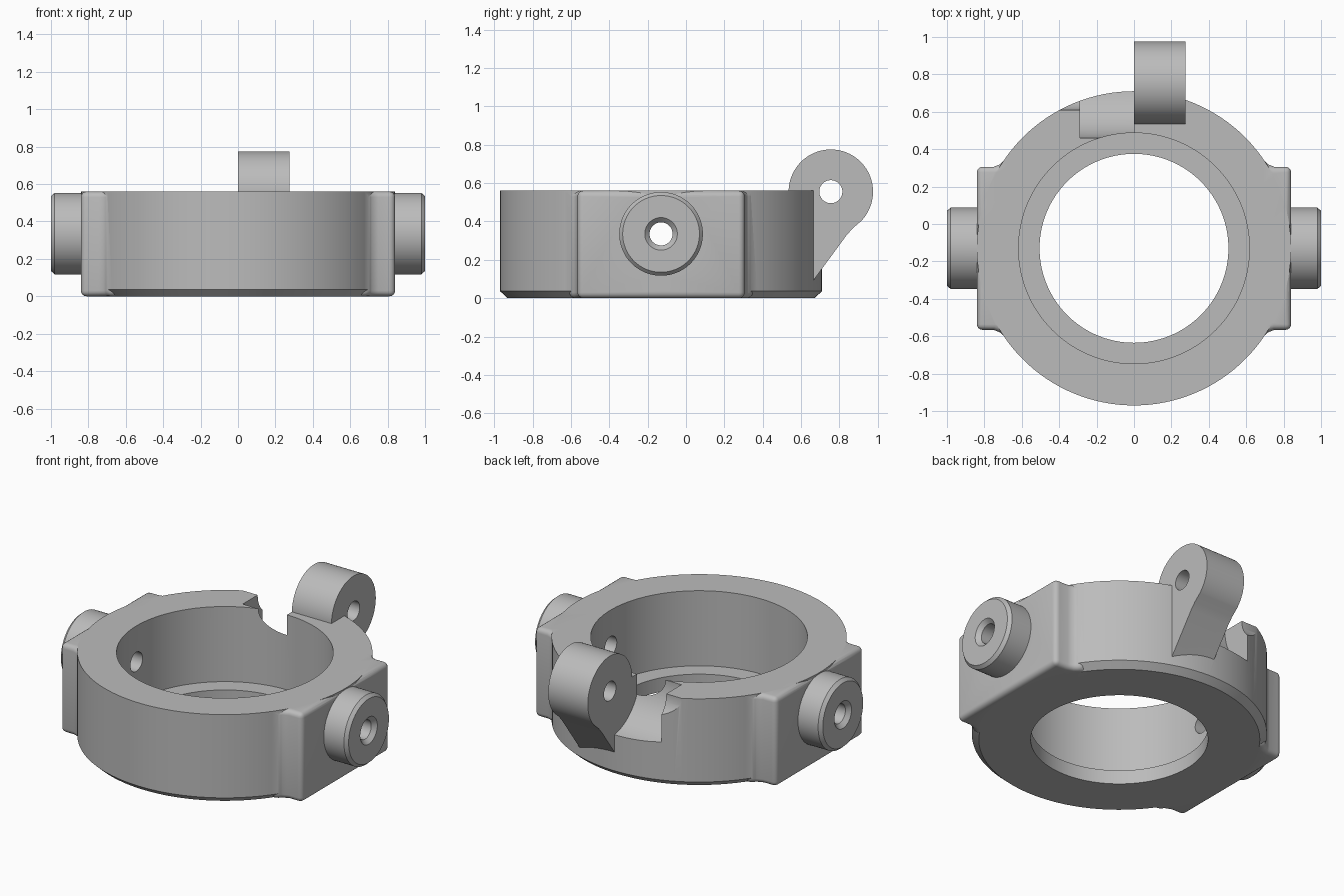
import bpy, bmesh, math
from mathutils import Matrix, Vector

cube = bpy.data.objects.get("Cube")
if cube:
    bpy.data.objects.remove(cube, do_unlink=True)

grey = bpy.data.materials.new("light_grey")
grey.use_nodes = True
COLOUR = (0.5, 0.5, 0.5, 1)
grey.diffuse_color = COLOUR
grey.node_tree.nodes["Principled BSDF"].inputs["Base Color"].default_value = COLOUR

CY = -0.13                 # ring axis
HEIGHT = 0.56
BOSS_Z = 0.335
PIVOT = Vector((0, 0.755, 0.555))
ALONG_X = Matrix.Rotation(math.pi / 2, 4, 'Y')


def make(name, bm):
    bmesh.ops.recalc_face_normals(bm, faces=bm.faces)
    mesh = bpy.data.meshes.new(name)
    bm.to_mesh(mesh)
    bm.free()
    mesh.materials.append(grey)
    obj = bpy.data.objects.new(name, mesh)
    bpy.context.collection.objects.link(obj)
    return obj


def revolve(name, profile, place, steps=128):
    """Solid of revolution from (radius, height) pairs, closed at both ends."""
    bm = bmesh.new()
    rings = []
    for r, h in profile:
        rings.append([bm.verts.new((r * math.cos(2 * math.pi * i / steps),
                                    r * math.sin(2 * math.pi * i / steps), h))
                      for i in range(steps)])
    for a, b in zip(rings, rings[1:]):
        for i in range(steps):
            j = (i + 1) % steps
            bm.faces.new((a[i], a[j], b[j], b[i]))
    bm.faces.new(rings[0])
    bm.faces.new(rings[-1])
    bm.transform(place)
    return make(name, bm)


def extrude(name, points, direction):
    bm = bmesh.new()
    face = bm.faces.new([bm.verts.new(p) for p in points])
    out = bmesh.ops.extrude_face_region(bm, geom=[face])
    bmesh.ops.translate(bm, vec=direction,
                        verts=[v for v in out["geom"] if isinstance(v, bmesh.types.BMVert)])
    return make(name, bm)


def apply(obj, mod):
    bpy.context.view_layer.objects.active = obj
    bpy.ops.object.modifier_apply(modifier=mod.name)


def combine(target, tool, operation):
    mod = target.modifiers.new("combine", 'BOOLEAN')
    mod.operation, mod.solver, mod.object = operation, 'EXACT', tool
    apply(target, mod)
    bpy.data.objects.remove(tool, do_unlink=True)


def x_cylinder(name, radius, x0, x1):
    return revolve(name, [(radius, x0), (radius, x1)],
                   Matrix.Translation(PIVOT) @ ALONG_X, 96)


# Ring with a chamfered lower edge
at_axis = Matrix.Translation((0, CY, 0))
body = revolve("ring_body", [(0.80, 0), (0.84, 0.037), (0.84, HEIGHT)], at_axis)

# Side pads: one rounded block through the ring, flared where it meets the rim
quarter = [(0.84, 0.436), (0.75, 0.436), (0.715, 0.45), (0.69, 0.479)]
half = quarter + [(-x, y) for x, y in reversed(quarter)]
outline = half + [(-x, -y) for x, y in half]
pads = extrude("side_pads", [(x, y + CY, 0) for x, y in outline], (0, 0, HEIGHT))
bevel = pads.modifiers.new("round", 'BEVEL')
bevel.width, bevel.segments = 0.03, 4
bevel.limit_method, bevel.angle_limit = 'ANGLE', math.radians(40)
apply(pads, bevel)
combine(body, pads, 'UNION')

# Round bosses on both pads
for side in (1, -1):
    place = Matrix.Translation((0, CY, BOSS_Z)) @ Matrix.Rotation(side * math.pi / 2, 4, 'Y')
    boss = revolve("side_boss", [(0.218, 0.7), (0.218, 0.98), (0.2, 1.0)], place)
    combine(body, boss, 'UNION')

# Clearance notch beside the hinge lug, and the smaller bolt head pocket
combine(body, x_cylinder("notch_cutter", 0.295, -0.29, 0), 'DIFFERENCE')
combine(body, x_cylinder("pocket_cutter", 0.145, -0.6, -0.28), 'DIFFERENCE')

# Hinge lug: round eye, hollow underside and straight leg down the ring wall
R = 0.22
profile = []
for i in range(65):
    a = math.radians(-45 + 225 * i / 64)
    profile.append((PIVOT.y + R * math.cos(a), PIVOT.z + R * math.sin(a)))
profile += [(0.54, 0.45), (0.6, 0.08), (0.655, 0.08), (0.835, 0.325), (0.868, 0.363)]
lug = extrude("hinge_lug", [(0, y, z) for y, z in profile], (0.275, 0, 0))
combine(body, lug, 'UNION')
combine(body, x_cylinder("pin_cutter", 0.06, -0.02, 0.4), 'DIFFERENCE')

# Stepped bore with a thin inner lip at the base
bore = revolve("bore_cutter", [(0.505, -0.1), (0.505, 0.088), (0.617, 0.088), (0.617, 0.8)], at_axis)
combine(body, bore, 'DIFFERENCE')

# Countersunk cross holes through the bosses
for side in (1, -1):
    place = Matrix.Translation((0, CY, BOSS_Z)) @ Matrix.Rotation(side * math.pi / 2, 4, 'Y')
    hole = revolve("hole_cutter", [(0.06, 0.4), (0.06, 0.975), (0.085, 1.0), (0.085, 1.1)], place, 48)
    combine(body, hole, 'DIFFERENCE')

# Smooth round surfaces, crisp edges
bpy.ops.object.select_all(action='DESELECT')
body.select_set(True)
bpy.context.view_layer.objects.active = body
bpy.ops.object.shade_smooth_by_angle(angle=math.radians(30))
